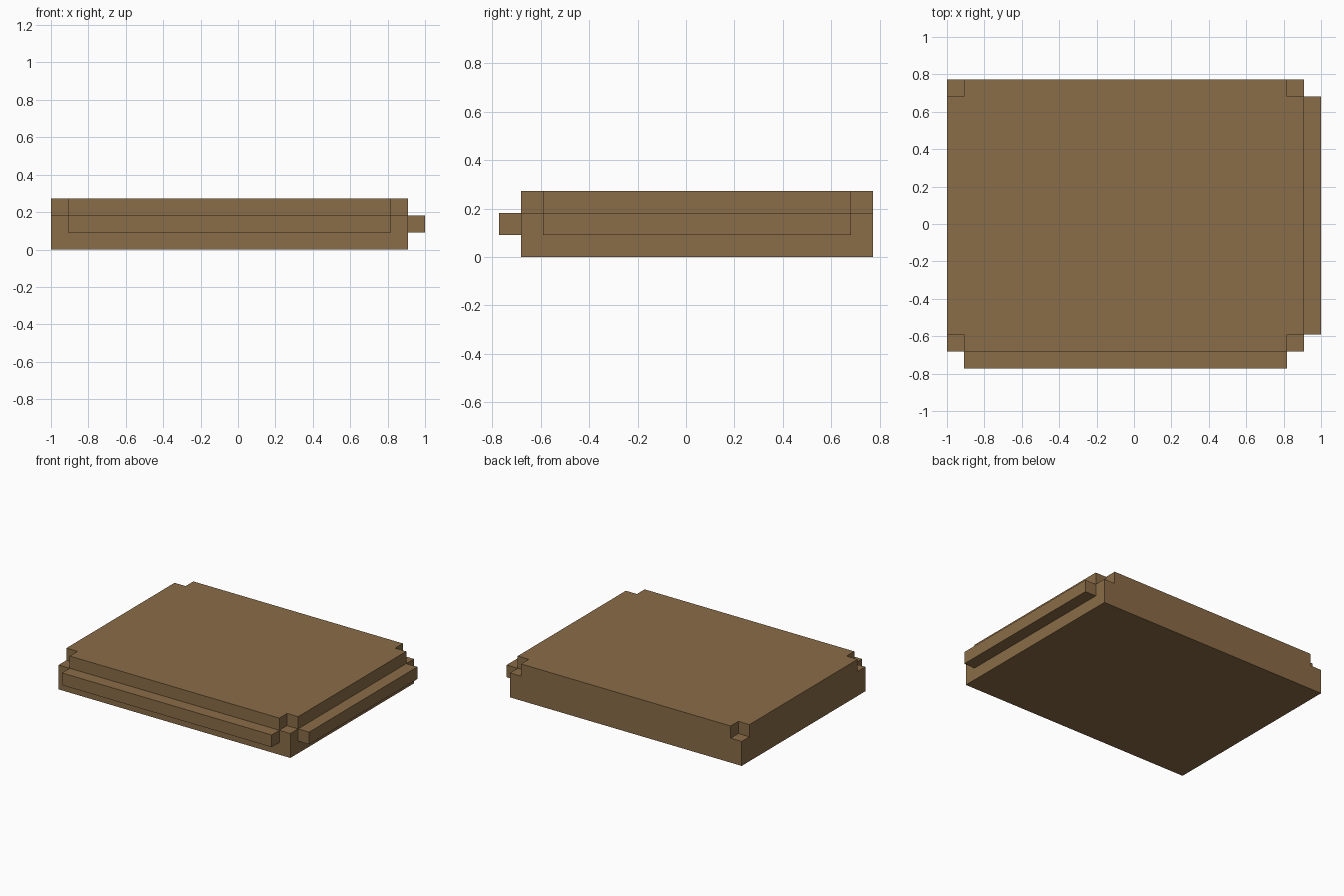
import bpy
import bmesh
from mathutils import Vector

cube = bpy.data.objects.get("Cube")
if cube:
    bpy.data.objects.remove(cube, do_unlink=True)

# Everything sits on a grid 22 units wide, 17 deep and 3 high
U = 1 / 11
X0, X1 = -11 * U, 10 * U       # body sides; the side tongue adds one unit
Y0, Y1 = -7.5 * U, 8.5 * U     # body front and back; the front tongue adds one unit
HEIGHT = 3 * U

wood = bpy.data.materials.new("brown wood")
wood.use_nodes = True
colour = (0.254, 0.150, 0.063, 1)
wood.diffuse_color = colour
wood.node_tree.nodes["Principled BSDF"].inputs["Base Color"].default_value = colour


def boxes(name, bounds):
    """One object made of boxes, each given by its low and high corners."""
    bm = bmesh.new()
    for low, high in bounds:
        low, high = Vector(low), Vector(high)
        for v in bmesh.ops.create_cube(bm, size=1)["verts"]:
            v.co = (low + high) / 2 + v.co * (high - low)
    mesh = bpy.data.meshes.new(name)
    bm.to_mesh(mesh)
    bm.free()
    mesh.materials.append(wood)
    obj = bpy.data.objects.new(name, mesh)
    bpy.context.collection.objects.link(obj)
    return obj


# Main slab
slab = boxes("floor_slab", [((X0, Y0, 0), (X1, Y1, HEIGHT))])

# Square notch in each top corner, one unit each way
corners = []
for x in (X0, X1):
    for y in (Y0, Y1):
        corners.append(((x - U, y - U, 2 * U), (x + U, y + U, 4 * U)))
cutter = boxes("corner_cutter", corners)
cutter.hide_render = True
notch = slab.modifiers.new("corner_notches", 'BOOLEAN')
notch.operation = 'DIFFERENCE'
notch.solver = 'EXACT'
notch.object = cutter
bpy.context.view_layer.objects.active = slab
bpy.ops.object.modifier_apply(modifier=notch.name)
bpy.data.objects.remove(cutter, do_unlink=True)

# Tongues along the front and the left side, at mid height
boxes("front_tongue", [((X0 + U, Y0 - U, U), (X1 - U, Y0, 2 * U))])
boxes("left_tongue", [((X1, Y0 + U, U), (X1 + U, Y1 - U, 2 * U))])
